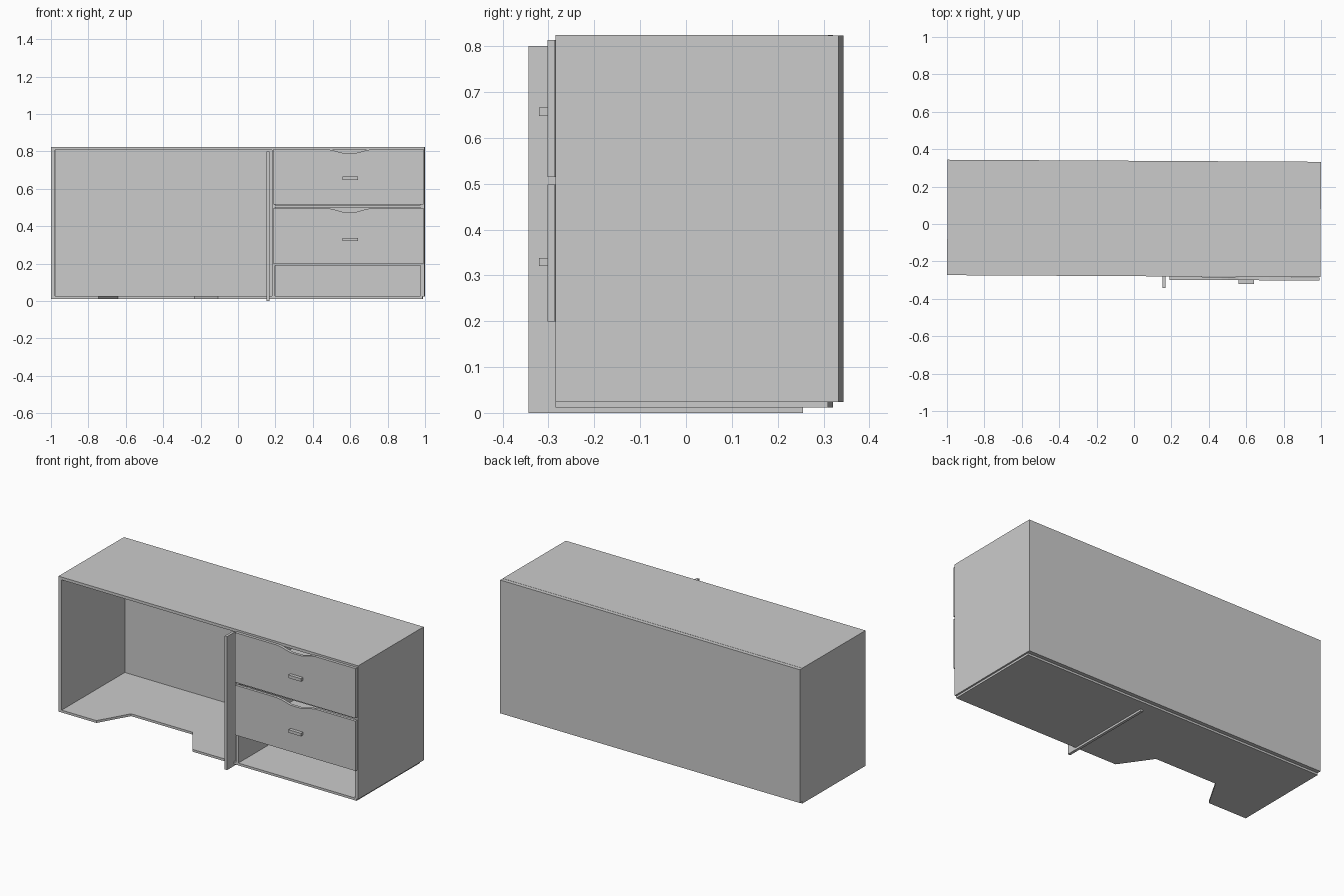
import bpy, bmesh, math
from mathutils import Matrix

if "Cube" in bpy.data.objects:
    bpy.data.objects.remove(bpy.data.objects["Cube"])

# the carcass sits very slightly turned about z
TURN = Matrix.Rotation(math.radians(-0.32), 4, 'Z')


def prism(name, pts, to3d, depth, turn=True):
    """Extrude a flat outline along a vector."""
    bm = bmesh.new()
    face = bm.faces.new([bm.verts.new(to3d(a, b)) for a, b in pts])
    res = bmesh.ops.extrude_face_region(bm, geom=[face])
    moved = [v for v in res['geom'] if isinstance(v, bmesh.types.BMVert)]
    bmesh.ops.translate(bm, verts=moved, vec=depth)
    bmesh.ops.recalc_face_normals(bm, faces=bm.faces)
    if turn:
        bm.transform(TURN)
    mesh = bpy.data.meshes.new(name)
    bm.to_mesh(mesh)
    bm.free()
    obj = bpy.data.objects.new(name, mesh)
    bpy.context.collection.objects.link(obj)
    return obj


def box(name, x, y, z, turn=True):
    pts = [(x[0], y[0]), (x[1], y[0]), (x[1], y[1]), (x[0], y[1])]
    return prism(name, pts, lambda a, b: (a, b, z[0]), (0, 0, z[1] - z[0]), turn)


W, F, B, T = 0.998, -0.279, 0.315, 0.021

# carcass panels
box("top_panel", (-W, W), (F, B), (0.807, 0.824))
box("left_side", (-W, -W + T), (F, B), (0.024, 0.807))
box("right_side", (W - T, W), (F, B), (0.024, 0.807))
box("back_panel", (-W, W), (B, 0.338), (0.024, 0.823))

# floor panel with knee cutout at the front
floor = [(-W, F), (-0.745, F), (-0.642, F + 0.18), (-0.233, F + 0.18),
         (-0.105, F), (0.988, F), (0.988, B), (-W, B)]
prism("floor_panel", floor, lambda a, b: (a, b, 0.012), (0, 0, 0.014))

# projecting divider and the drawer bay wall beside it
box("divider", (0.152, 0.168), (-0.343, 0.255), (0.0, 0.80), turn=False)
box("bay_wall", (0.183, 0.2), (F, B), (0.026, 0.807))

# drawer bay shelves
for i, z in enumerate((0.19, 0.5)):
    box(f"bay_shelf_{i}", (0.2, W - T), (F + 0.001, B), (z, z + 0.013))

# drawers: notched front, open box behind, bar handle
for n, z0, z1 in (("lower", 0.199, 0.498), ("upper", 0.515, 0.813)):
    front = [(0.191, z0), (0.993, z0), (0.993, z1), (0.725, z1), (0.69, z1 - 0.006),
             (0.635, z1 - 0.021), (0.56, z1 - 0.021), (0.505, z1 - 0.006),
             (0.47, z1), (0.191, z1)]
    prism(f"{n}_drawer_front", front, lambda a, b: (a, F - 0.018, b), (0, 0.017, 0))
    s0, s1 = z0 + 0.02, z1 - 0.035
    box(f"{n}_drawer_bottom", (0.215, 0.965), (F, 0.28), (s0, s0 + 0.01))
    box(f"{n}_drawer_left", (0.215, 0.23), (F, 0.28), (s0 + 0.01, s1))
    box(f"{n}_drawer_right", (0.95, 0.965), (F, 0.28), (s0 + 0.01, s1))
    box(f"{n}_drawer_back", (0.23, 0.95), (0.265, 0.28), (s0 + 0.01, s1))
    h = z0 + (0.121 if n == "lower" else 0.133)
    box(f"{n}_handle", (0.56, 0.643), (F - 0.038, F - 0.018), (h, h + 0.018))
